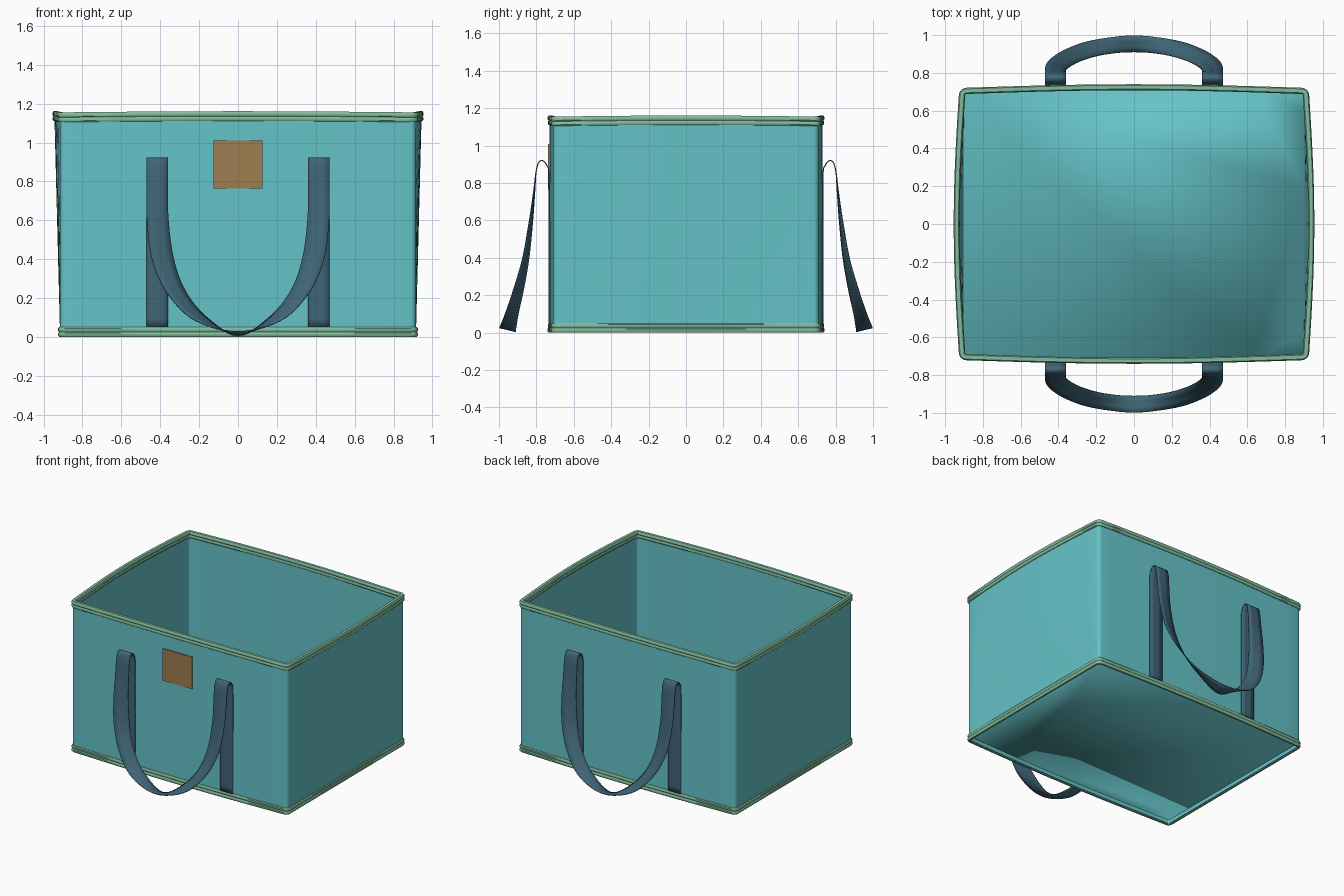
import bpy, bmesh
from math import sin, cos, pi
from mathutils import Vector

cube = bpy.data.objects.get("Cube")
if cube:
    bpy.data.objects.remove(cube, do_unlink=True)

HX, HY, H = 0.915, 0.71, 1.155      # half width, half depth, height


def material(name, rgb):
    m = bpy.data.materials.new(name)
    m.use_nodes = True
    m.diffuse_color = (*rgb, 1)
    m.node_tree.nodes["Principled BSDF"].inputs["Base Color"].default_value = (*rgb, 1)
    return m


TEAL = material("teal fabric", (0.13, 0.55, 0.58))
GREEN = material("green trim", (0.22, 0.51, 0.34))
NAVY = material("slate blue webbing", (0.05, 0.13, 0.18))
TAN = material("tan leather", (0.35, 0.20, 0.08))


def finish(name, bm, mat, thickness=0):
    bmesh.ops.recalc_face_normals(bm, faces=bm.faces)
    mesh = bpy.data.meshes.new(name)
    bm.to_mesh(mesh)
    bm.free()
    mesh.materials.append(mat)
    obj = bpy.data.objects.new(name, mesh)
    bpy.context.collection.objects.link(obj)
    if thickness:
        mod = obj.modifiers.new("thickness", "SOLIDIFY")
        mod.thickness = thickness
        mod.offset = 0
    bpy.ops.object.select_all(action="DESELECT")
    obj.select_set(True)
    bpy.context.view_layer.objects.active = obj
    bpy.ops.object.shade_smooth_by_angle(angle=0.7)
    return obj


def outline(d, z, steps=14, arc=5):
    """Rounded rectangle grown by d, with sides bulging more towards the top."""
    hx, hy, r = HX + d, HY + d, 0.026 + d
    flat = []
    for q, (sx, sy) in enumerate([(1, 1), (-1, 1), (-1, -1), (1, -1)]):
        for i in range(arc + 1):
            a = (q + i / arc) * pi / 2
            flat.append(Vector((sx * (hx - r) + r * cos(a), sy * (hy - r) + r * sin(a))))
    ring = []
    for i, p in enumerate(flat):
        ring.append(p)
        if i % (arc + 1) == arc:
            nxt = flat[(i + 1) % len(flat)]
            ring += [p.lerp(nxt, k / steps) for k in range(1, steps)]
    out = []
    for x, y in ring:
        cx, cy = cos(pi / 2 * x / hx), cos(pi / 2 * y / hy)
        t = z / H
        out.append((x + 0.03 * t * x / hx * cy, y + 0.02 * y / hy * cx,
                    z + 0.006 * t * max(cx, cy)))
    return out


def sweep(name, section, mat):
    """Carry a closed (offset, height) section around the bag."""
    bm = bmesh.new()
    rings = [[bm.verts.new(p) for p in outline(d, z)] for d, z in section]
    n = len(rings[0])
    for a, b in zip(rings, rings[1:] + rings[:1]):
        for i in range(n):
            j = (i + 1) % n
            bm.faces.new((a[i], a[j], b[j], b[i]))
    return finish(name, bm, mat)


# Fabric walls
levels = [0.006 + (H - 0.02) * i / 6 for i in range(7)]
sweep("walls", [(0, z) for z in levels] + [(-0.014, z) for z in reversed(levels)], TEAL)

# Floor, set slightly above the bottom edge
bm = bmesh.new()
bm.faces.new([bm.verts.new((x, y, 0.04)) for x, y, _ in outline(-0.008, 0.04)])
finish("floor", bm, TEAL, 0.01)

# Piped trim: a rounded bead above a folded band
TRIM = [(0.004, 0.05), (0.009, 0.044), (0.009, 0.032), (0.005, 0.026), (0.01, 0.02),
        (0.01, 0.008), (0.004, 0), (-0.016, 0), (-0.022, 0.008), (-0.022, 0.02),
        (-0.017, 0.026), (-0.02, 0.032), (-0.02, 0.044), (-0.015, 0.05)]
sweep("top_trim", [(d, H - z) for d, z in TRIM], GREEN)
sweep("bottom_trim", [(max(d, -0.008), z) for d, z in TRIM], GREEN)


def spline(points, steps=6):
    """Catmull-Rom curve through the points."""
    pts = [points[0]] + points + [points[-1]]
    out = []
    for a, b, c, d in zip(pts, pts[1:], pts[2:], pts[3:]):
        for k in range(steps):
            t = k / steps
            out.append(0.5 * (2 * b + (c - a) * t + (2 * a - 5 * b + 4 * c - d) * t * t
                              + (3 * b - a - 3 * c + d) * t ** 3))
    return out + [points[-1]]


# Half of each strap edge: up the wall, over the fold, then hanging in a twisting U
UP_AND_OVER = [(0.732, 0.05), (0.732, 0.45), (0.732, 0.83), (0.745, 0.895),
               (0.768, 0.92), (0.79, 0.905), (0.803, 0.85)]
HANG_OUTER = [(0.47, 0.815, 0.75), (0.467, 0.84, 0.58), (0.44, 0.875, 0.39),
              (0.36, 0.925, 0.22), (0.22, 0.972, 0.085), (0, 0.998, 0.027)]
HANG_INNER = [(0.36, 0.808, 0.77), (0.357, 0.82, 0.60), (0.33, 0.84, 0.40),
              (0.27, 0.868, 0.235), (0.16, 0.897, 0.10), (0, 0.91, 0.006)]


def strap_edge(x, hang, side):
    half = [(x, y, z) for y, z in UP_AND_OVER] + hang
    full = half + [(-px, y, z) for px, y, z in reversed(half[:-1])]
    return spline([Vector((px, side * y, z)) for px, y, z in full])


for name, side in (("front_handle", -1), ("back_handle", 1)):
    bm = bmesh.new()
    edges = zip(strap_edge(0.47, HANG_OUTER, side), strap_edge(0.36, HANG_INNER, side))
    rows = [[bm.verts.new(o.lerp(i, k / 3)) for k in range(4)] for o, i in edges]
    for a, b in zip(rows, rows[1:]):
        for k in range(3):
            bm.faces.new((a[k], a[k + 1], b[k + 1], b[k]))
    finish(name, bm, NAVY, 0.006)

# Square leather patch on the front
bm = bmesh.new()
bmesh.ops.create_cube(bm, size=1)
bmesh.ops.scale(bm, vec=(0.25, 0.009, 0.245), verts=bm.verts)
bmesh.ops.translate(bm, vec=(0, -0.733, 0.887), verts=bm.verts)
finish("front_patch", bm, TAN)
